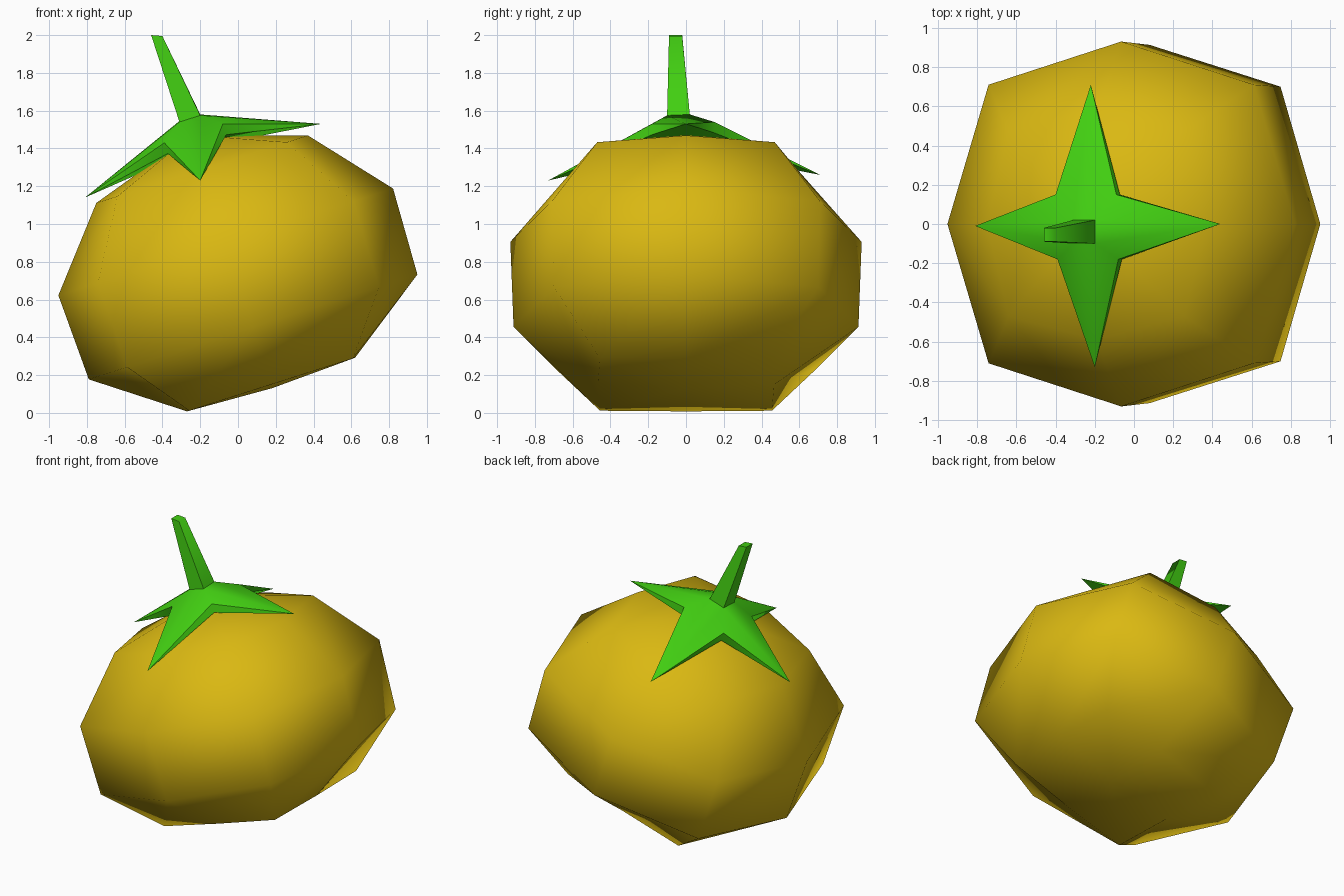
import bpy, bmesh, math
from mathutils import Vector

if "Cube" in bpy.data.objects:
    bpy.data.objects.remove(bpy.data.objects["Cube"])


def material(name, rgb):
    m = bpy.data.materials.new(name)
    m.diffuse_color = (*rgb, 1)
    m.use_nodes = True
    m.node_tree.nodes["Principled BSDF"].inputs["Base Color"].default_value = m.diffuse_color
    return m


def finish(name, bm, mat, smooth_angle):
    bmesh.ops.recalc_face_normals(bm, faces=bm.faces[:])
    me = bpy.data.meshes.new(name)
    bm.to_mesh(me)
    bm.free()
    me.materials.append(mat)
    ob = bpy.data.objects.new(name, me)
    bpy.context.collection.objects.link(ob)
    bpy.ops.object.select_all(action='DESELECT')
    ob.select_set(True)
    bpy.context.view_layer.objects.active = ob
    bpy.ops.object.shade_smooth_by_angle(angle=math.radians(smooth_angle))
    return ob


def bridge(bm, a, b):
    n = len(a)
    for i in range(n):
        j = (i + 1) % n
        bm.faces.new((a[i], a[j], b[j], b[i]))


def fan(bm, ring, tip):
    for i in range(len(ring)):
        bm.faces.new((ring[i], ring[(i + 1) % len(ring)], tip))


yellow = material("golden yellow", (0.70, 0.48, 0.006))
green = material("leaf green", (0.055, 0.63, 0.006))

# fruit: eight-sided lobed rings stacked along a leaning axis
TILT = math.radians(17.7)
U = Vector((math.cos(TILT), 0, math.sin(TILT)))
AXIS = Vector((-math.sin(TILT), 0, math.cos(TILT)))
V = Vector((0, 1, 0))
# centre x, centre z, radius on the axes, offset of the diagonal corners
rings = [(0.175, 0.15, 0.467, 0.455), (0.08, 0.455, 0.913, 0.70),
         (-0.065, 0.905, 0.93, 0.71), (-0.19, 1.29, 0.588, 0.47)]
bm = bmesh.new()
loops = []
for cx, cz, r, d in rings:
    loop = []
    for k in range(8):
        a = k * math.pi / 4
        rad = r if k % 2 == 0 else d * math.sqrt(2)
        p = Vector((cx, 0, cz)) + U * rad * math.cos(a) + V * rad * math.sin(a)
        loop.append(bm.verts.new(p))
    loops.append(loop)
for a, b in zip(loops, loops[1:]):
    bridge(bm, a, b)
fan(bm, loops[0], bm.verts.new(Vector((0.175, 0, 0.15)) - AXIS * 0.02))
fan(bm, loops[-1], bm.verts.new(Vector((-0.19, 0, 1.29)) + AXIS * 0.19))
finish("fruit", bm, yellow, 80)

# calyx and stem: four-leaf star rising into a tapering square stem
tips = [(0.44, 0, 1.53), (-0.22, 0.71, 1.26), (-0.81, -0.01, 1.14), (-0.20, -0.73, 1.23)]
notches = [(-0.09, 0.15, 1.54), (-0.40, 0.15, 1.44), (-0.39, -0.18, 1.43), (-0.08, -0.18, 1.53)]
stem_base = [(-0.20, 0.02, 1.58), (-0.31, 0.02, 1.545), (-0.31, -0.10, 1.54), (-0.20, -0.10, 1.575)]
stem_top = [(-0.40, -0.02, 1.995), (-0.46, -0.02, 2.0), (-0.46, -0.09, 2.0), (-0.40, -0.09, 1.995)]
bm = bmesh.new()
T, N, B, S = ([bm.verts.new(p) for p in pts] for pts in (tips, notches, stem_base, stem_top))
L = [bm.verts.new(Vector(p) - AXIS * 0.06) for p in notches]
under = bm.verts.new((-0.22, -0.01, 1.40))
bridge(bm, B, S)
bm.faces.new(S)
for i in range(4):
    h = i - 1                                   # notch before each leaf
    bm.faces.new((N[h], T[i], B[h]))            # leaf top
    bm.faces.new((T[i], N[i], B[i]))
    bm.faces.new((T[i], B[i], B[h]))
    bm.faces.new((N[h], L[h], T[i]))            # leaf edges
    bm.faces.new((N[i], T[i], L[i]))
    bm.faces.new((L[h], under, T[i]))           # leaf underside
    bm.faces.new((under, L[i], T[i]))
finish("calyx_and_stem", bm, green, 60)
